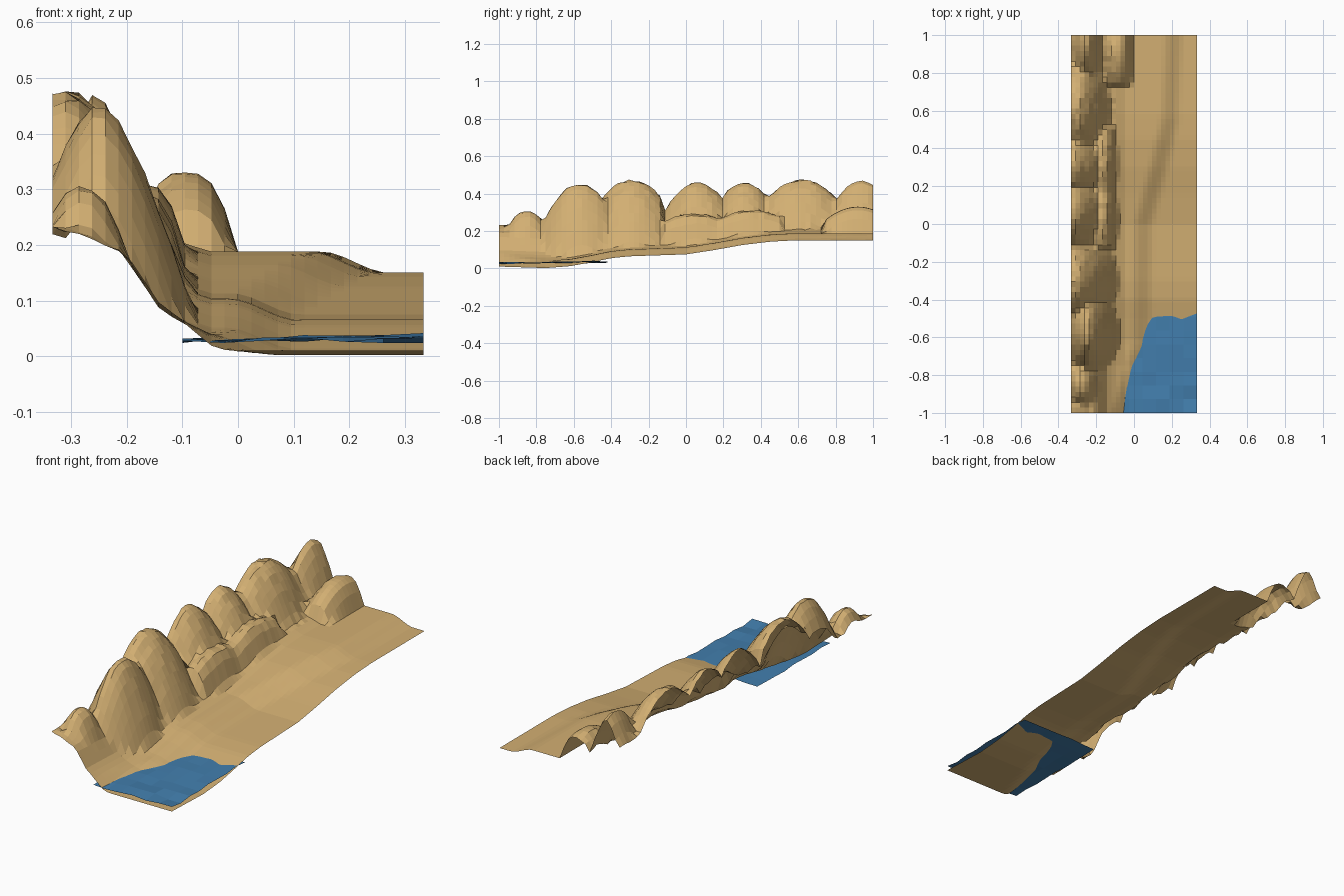
import bpy, bmesh, math, random

if "Cube" in bpy.data.objects:
    bpy.data.objects.remove(bpy.data.objects["Cube"])
random.seed(4)
HALF_X = 1 / 3


def lerp_keys(keys, t):
    """Piecewise linear lookup in (position, value) pairs."""
    if t <= keys[0][0]:
        return keys[0][1]
    for (a, va), (b, vb) in zip(keys, keys[1:]):
        if t <= b:
            return va + (vb - va) * (t - a) / (b - a)
    return keys[-1][1]


def smooth(t):
    t = max(0, min(1, t))
    return t * t * (3 - 2 * t)


# valley floor along y, foot of the bank along y, hillside along x
FLOOR = [(-1, .01), (-.75, 0.002), (-.62, .012), (-.5, .034), (-.4, .055), (-.3, .065),
         (0, .075), (.15, .098), (.3, .125), (.45, .143), (.58, .15), (1, .15)]
BANK = [(-1, -.07), (-.65, .04), (0, .05), (.3, .13), (.55, .19), (1, .21)]
HILL = [(-.333, .19), (-.25, .165), (-.2, .135), (-.14, .045), (-.1, .02), (-.05, 0)]

# rocks: centre x, y, top z, radius on the left, on the right, along y, power, y start, y end
ROCKS = [
    (-.31, -.29, .475, .9, .245, .33, 1.6, -.7, -.12),
    (-.25, -.57, .46, .185, .185, .29, 1.5, -.93, -.1),
    (-.28, -.85, .31, .13, .13, .2, 2, -1, -.7),
    (-.32, .06, .46, .9, .22, .28, 1.5, -.14, .3),
    (-.32, .31, .46, .9, .22, .25, 1.5, .1, .56),
    (-.29, .62, .475, .9, .19, .34, 1.5, .4, .95),
    (-.255, .94, .475, .125, .125, .25, 1.45, .7, 1),
    # low front row
    (-.175, .04, .295, .1, .095, .36, 2.6, -.13, .25),
    (-.17, .35, .31, .1, .09, .36, 2.6, .1, .505),
    (-.095, .92, .33, .1, .1, .28, 3, .745, 1),
]


def ground(x, y):
    base = lerp_keys(FLOOR, y)
    z = base + .038 * smooth((lerp_keys(BANK, y) - x) / .12 + .5)
    z += lerp_keys(HILL, x) * (1 - .25 * (y + 1) / 2)
    for cx, cy, top, left, right, ry, p, y0, y1 in ROCKS:
        if y0 - 1e-4 <= y <= y1 + 1e-4:
            rx = left if x < cx else right
            f = 1 - abs((x - cx) / rx) ** p - abs((y - cy) / ry) ** 2
            z = max(z, base + (top - base) * f)
    return z


def sheet(name, x0, x1, y0, y1, nx, ny, height, color):
    """Flat-shaded grid of quads following a height function."""
    bm = bmesh.new()
    rows = []
    for j in range(ny + 1):
        y = y0 + (y1 - y0) * j / ny
        row = []
        for i in range(nx + 1):
            x = x0 + (x1 - x0) * i / nx
            row.append(bm.verts.new((x, y, height(x, y))))
        rows.append(row)
    for a, b in zip(rows, rows[1:]):
        for i in range(nx):
            bm.faces.new((a[i], a[i + 1], b[i + 1], b[i]))
    mesh = bpy.data.meshes.new(name)
    bm.to_mesh(mesh)
    bm.free()
    mat = bpy.data.materials.new(name + "_color")
    mat.diffuse_color = color
    mat.use_nodes = True
    mat.node_tree.nodes["Principled BSDF"].inputs["Base Color"].default_value = mat.diffuse_color
    mesh.materials.append(mat)
    obj = bpy.data.objects.new(name, mesh)
    bpy.context.collection.objects.link(obj)
    return obj


def rough_ground(x, y):
    z = ground(x, y)
    # slight chiselling on the rocky side only
    if x < -.1 and z > .2:
        z += random.uniform(-.008, .002)
    return z


def ripples(x, y):
    rise = .008 * smooth((x + .1) / .3) * smooth((y + 1) / .4)
    return .028 + rise + random.uniform(-.005, .006)


# rocky valley
sheet("rocky_terrain", -HALF_X, HALF_X, -1, 1, 28, 72, rough_ground, (.65, .43, .17, 1))
# pond at the low end
sheet("pond_water", -.1, HALF_X, -1, -.42, 6, 8, ripples, (.055, .21, .42, 1))
